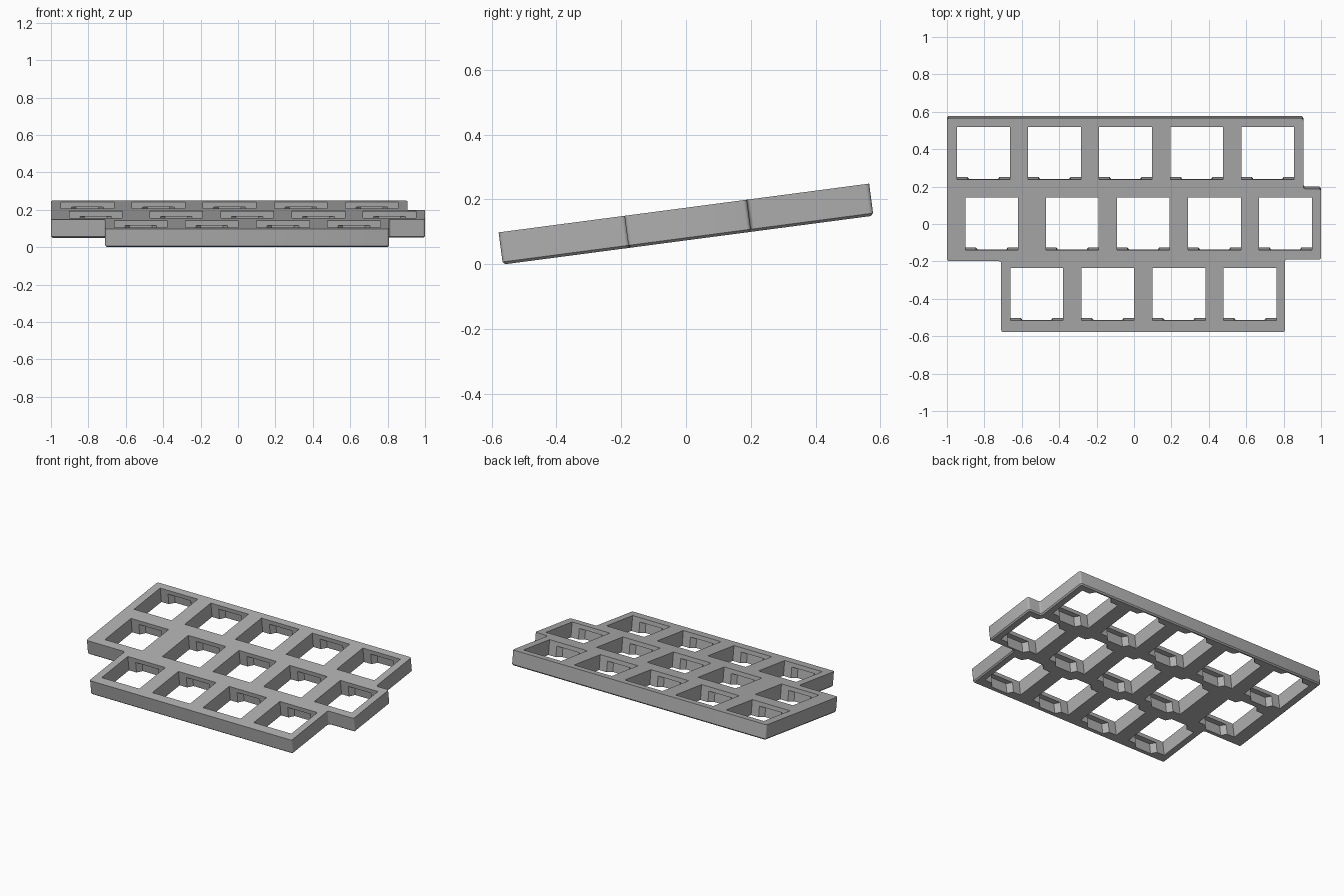
import bpy, bmesh, math
from mathutils import Matrix

cube = bpy.data.objects.get("Cube")
if cube:
    bpy.data.objects.remove(cube, do_unlink=True)

THICK = 0.1
PITCH = 0.38
HALF = 0.141       # half of a square opening
LIP = 0.028        # depth of the clip recess below the top face
ROW_Y = 0.0075

grey = bpy.data.materials.new("plain grey")
grey.use_nodes = True
grey.diffuse_color = (0.43, 0.43, 0.43, 1)
grey.node_tree.nodes["Principled BSDF"].inputs["Base Color"].default_value = (0.43, 0.43, 0.43, 1)


def add_prism(bm, points, low, high):
    """Extrude a counter-clockwise outline between two heights."""
    bottom = [bm.verts.new((x, y, low)) for x, y in points]
    top = [bm.verts.new((x, y, high)) for x, y in points]
    bm.faces.new(bottom[::-1])
    bm.faces.new(top)
    for i in range(len(points)):
        j = (i + 1) % len(points)
        bm.faces.new((bottom[i], bottom[j], top[j], top[i]))


def make_object(name, bm):
    mesh = bpy.data.meshes.new(name)
    bm.to_mesh(mesh)
    bm.free()
    mesh.materials.append(grey)
    obj = bpy.data.objects.new(name, mesh)
    bpy.context.collection.objects.link(obj)
    return obj


# Stepped plate with softened corners and a chamfered lower rim
outline = [(-0.71, -0.577), (0.807, -0.577), (0.807, -0.185), (1, -0.185),
           (1, 0.196), (0.905, 0.196), (0.905, 0.577), (-1, 0.577),
           (-1, -0.194), (-0.71, -0.194)]
bm = bmesh.new()
add_prism(bm, outline, -THICK, 0)
upright = [e for e in bm.edges if abs(e.verts[0].co.z - e.verts[1].co.z) > 0.05]
bmesh.ops.bevel(bm, geom=upright, offset=0.012, segments=3, profile=0.5, affect='EDGES')
rim = [e for e in bm.edges if all(v.co.z < -THICK + 0.001 for v in e.verts)]
bmesh.ops.bevel(bm, geom=rim, offset=0.008, segments=1, affect='EDGES')
plate = make_object("key_plate", bm)

# Centres of the square openings, row by row
row_starts = [(1, [-0.805 + PITCH * i for i in range(5)]),
              (0, [-0.76] + [-0.33 + PITCH * i for i in range(4)]),
              (-1, [-0.52 + PITCH * i for i in range(4)])]
centres = [(x, ROW_Y + PITCH * row) for row, xs in row_starts for x in xs]

# Square openings, then flared clip recesses on their front and back walls
square = [(-HALF, -HALF), (HALF, -HALF), (HALF, HALF), (-HALF, HALF)]
deep = HALF + 0.032
recess = [(-0.06, -deep), (0.06, -deep), (0.085, -HALF), (0.085, HALF),
          (0.06, deep), (-0.06, deep), (-0.085, HALF), (-0.085, -HALF)]

for name, shape, high in (("opening_cutter", square, 0.1), ("recess_cutter", recess, -LIP)):
    bm = bmesh.new()
    for cx, cy in centres:
        add_prism(bm, [(cx + x, cy + y) for x, y in shape], -0.2, high)
    cutter = make_object(name, bm)
    cutter.hide_render = True
    cut = plate.modifiers.new(name, 'BOOLEAN')
    cut.operation = 'DIFFERENCE'
    cut.solver = 'EXACT'
    cut.object = cutter
    bpy.context.view_layer.objects.active = plate
    bpy.ops.object.modifier_apply(modifier=name)
    bpy.data.objects.remove(cutter, do_unlink=True)

# Tilt the plate so that its back is raised
tilt = Matrix.Translation((0, -0.0065, 0.1755)) @ Matrix.Rotation(math.radians(7.5), 4, 'X')
plate.data.transform(tilt)
lowest = min(v.co.z for v in plate.data.vertices)
plate.data.transform(Matrix.Translation((0, 0, -lowest)))

bpy.ops.object.select_all(action='DESELECT')
plate.select_set(True)
bpy.context.view_layer.objects.active = plate
bpy.ops.object.shade_smooth_by_angle(angle=math.radians(35))
